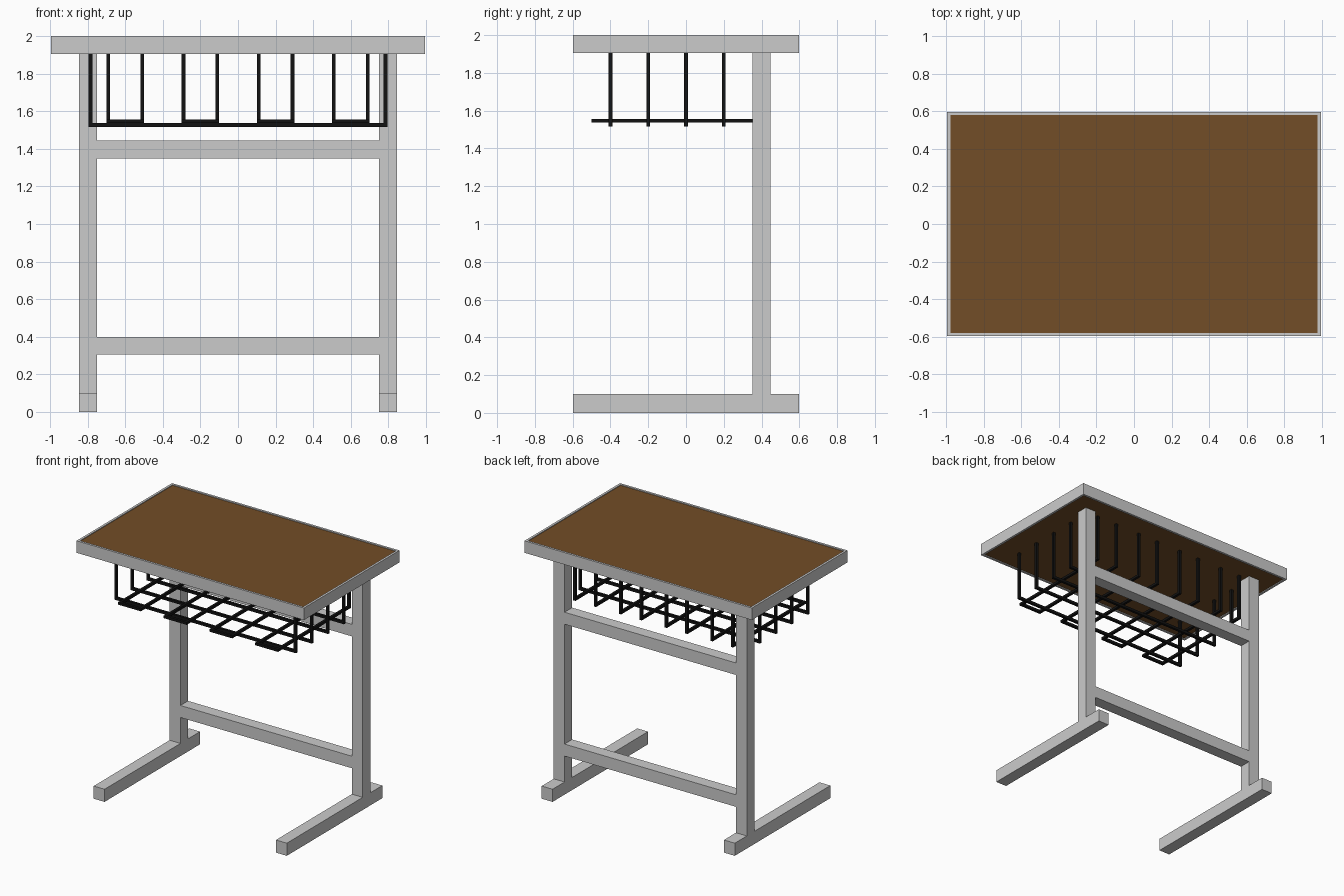
import bpy, bmesh

if "Cube" in bpy.data.objects:
    bpy.data.objects.remove(bpy.data.objects["Cube"])

def material(name, rgb):
    m = bpy.data.materials.new(name)
    m.diffuse_color = (*rgb, 1)
    m.use_nodes = True
    m.node_tree.nodes["Principled BSDF"].inputs["Base Color"].default_value = m.diffuse_color
    return m

def finish(name, bm, mat=None):
    bmesh.ops.recalc_face_normals(bm, faces=bm.faces)
    me = bpy.data.meshes.new(name)
    bm.to_mesh(me)
    bm.free()
    ob = bpy.data.objects.new(name, me)
    bpy.context.collection.objects.link(ob)
    if mat:
        me.materials.append(mat)
    return ob

def add_box(bm, x, y, z):
    """Box from (min, max) ranges."""
    vs = bmesh.ops.create_cube(bm, size=1)["verts"]
    for v in vs:
        v.co = [r[0] + (c + 0.5) * (r[1] - r[0]) for r, c in zip((x, y, z), v.co)]

def box(name, x, y, z, mat=None):
    bm = bmesh.new()
    add_box(bm, x, y, z)
    return finish(name, bm, mat)

brown = material("brown_board", (0.17, 0.075, 0.02))
black = material("black_wire", (0.006, 0.006, 0.006))

HX, HY, T = 0.995, 0.597, 0.095      # half width, half depth, tube size
RIM = 0.018
Z0, Z1 = 1.905, 2.0                  # desktop frame bottom and top
P0, P1 = Z0 + 0.006, Z1 - 0.006      # board bottom and top

# Desktop frame: a rectangular ring with a hole
bm = bmesh.new()
rings = []
for inset, z in ((0, Z0), (0, Z1), (RIM, Z1), (RIM, Z0)):
    a, b = HX - inset, HY - inset
    rings.append([bm.verts.new((sx * a, sy * b, z))
                  for sx, sy in ((-1, -1), (1, -1), (1, 1), (-1, 1))])
for i in range(4):
    r, s = rings[i], rings[(i + 1) % 4]
    for j in range(4):
        k = (j + 1) % 4
        bm.faces.new((r[j], r[k], s[k], s[j]))
finish("desktop_frame", bm)

# Brown writing board set in the frame
box("desktop_board", (-HX + RIM, HX - RIM), (-HY + RIM, HY - RIM), (P0, P1), brown)

# Legs and feet
LX, LY = 0.75, 0.352
for side, s in (("left", -1), ("right", 1)):
    xr = sorted((s * LX, s * (LX + T)))
    box(side + "_foot", xr, (-HY, HY), (0, 0.1))
    box(side + "_leg", xr, (LY, LY + T), (0.1, P0))

# Cross bars between the legs
for name, z in (("lower_crossbar", 0.305), ("upper_crossbar", 1.348)):
    box(name, (-LX, LX), (LY, LY + T), (z, z + T))

# Wire basket: hoops running side to side
W = 0.02
H0 = 1.517                           # underside of the hoops
for i in range(4):
    y = -0.4 + 0.2 * i - W / 2
    o, n = 0.795, 0.795 - W
    outline = ((-o, P0), (-o, H0), (o, H0), (o, P0),
               (n, P0), (n, H0 + W), (-n, H0 + W), (-n, P0))
    bm = bmesh.new()
    f = bm.faces.new([bm.verts.new((x, y, z)) for x, z in outline])
    ext = bmesh.ops.extrude_face_region(bm, geom=[f])["geom"]
    bmesh.ops.translate(bm, vec=(0, W, 0),
                        verts=[v for v in ext if isinstance(v, bmesh.types.BMVert)])
    finish(f"basket_hoop_{i + 1}", bm, black)

# Wire basket: loops running front to back, resting on the hoops
L0, L1 = H0 + W, H0 + 2 * W
YF, YB = -0.5, 0.41
for i in range(4):
    cx = -0.6 + 0.4 * i
    bm = bmesh.new()
    for s in (-1, 1):
        x = cx + s * 0.09
        xr = (x - W / 2, x + W / 2)
        add_box(bm, xr, (YF, YB), (L0, L1))
        add_box(bm, xr, (YB - W, YB), (L1, P0))
    add_box(bm, (cx - 0.09 + W / 2, cx + 0.09 - W / 2), (YF, YF + W), (L0, L1))
    finish(f"basket_loop_{i + 1}", bm, black)
